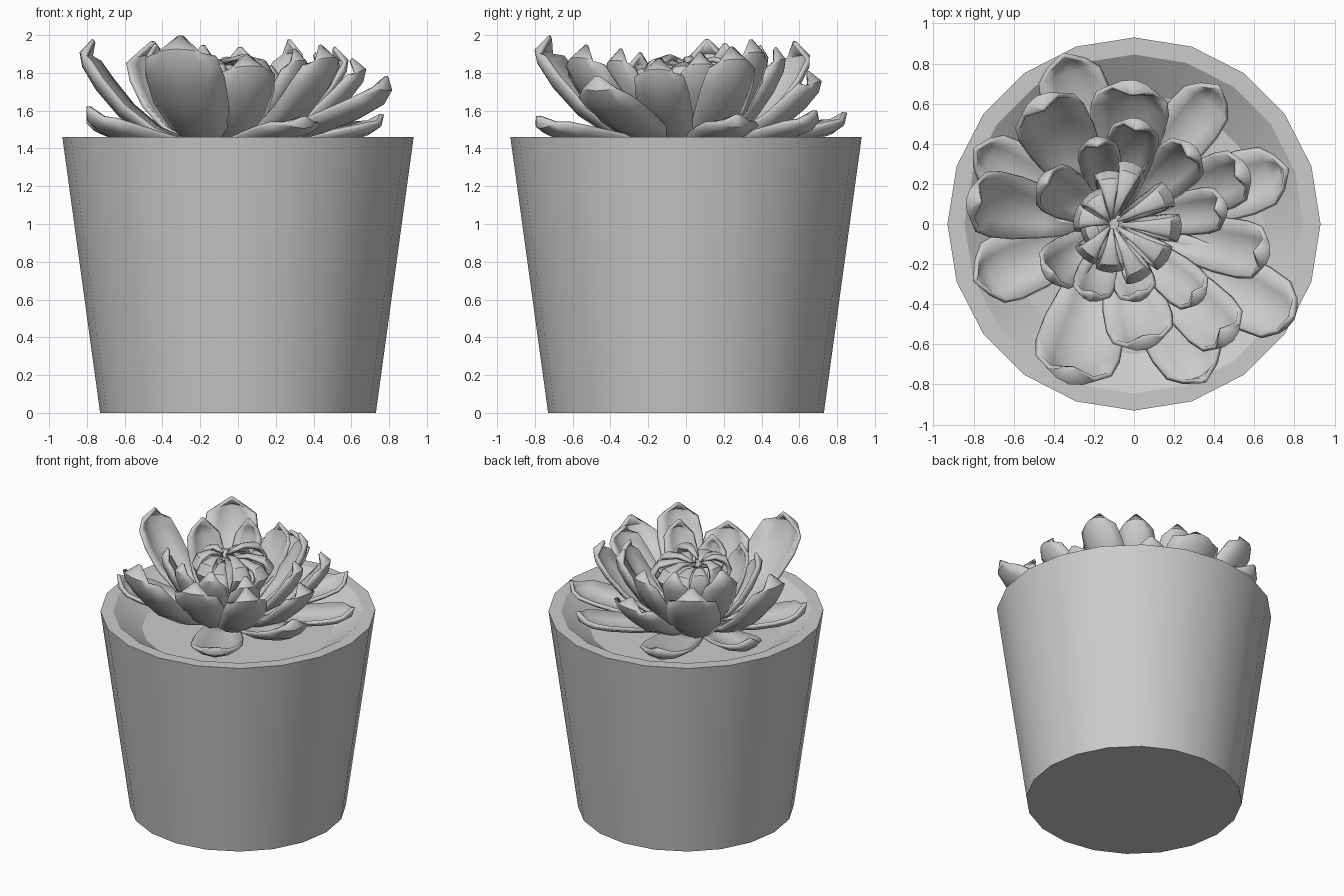
import bpy, bmesh, math, random
from mathutils import Vector

if "Cube" in bpy.data.objects:
    bpy.data.objects.remove(bpy.data.objects["Cube"])

random.seed(4)
CENTER = Vector((-0.11, 0.0, 0.0))


def finish(name, bm, angle):
    bmesh.ops.recalc_face_normals(bm, faces=bm.faces)
    me = bpy.data.meshes.new(name)
    bm.to_mesh(me)
    bm.free()
    ob = bpy.data.objects.new(name, me)
    bpy.context.collection.objects.link(ob)
    bpy.ops.object.select_all(action='DESELECT')
    ob.select_set(True)
    bpy.context.view_layer.objects.active = ob
    bpy.ops.object.shade_smooth_by_angle(angle=math.radians(angle))
    return ob


def pot():
    # tapered 20-sided pot: base, outer wall, rim, inner slope, soil level
    bm = bmesh.new()
    rings = []
    for r, z in [(0.73, 0), (0.93, 1.46), (0.845, 1.46), (0.65, 1.33)]:
        rings.append([bm.verts.new((r * math.sin(math.tau * k / 20),
                                    r * math.cos(math.tau * k / 20), z)) for k in range(20)])
    for a, b in zip(rings, rings[1:]):
        for k in range(20):
            j = (k + 1) % 20
            bm.faces.new((a[k], a[j], b[j], b[k]))
    bm.faces.new(rings[0])
    bm.faces.new(rings[-1])
    finish("pot", bm, 25)


def petal(bm, angle, path, widths, cup):
    # cupped leaf strip along an (r, z) path in the direction of angle
    out = Vector((math.cos(angle), math.sin(angle), 0))
    side = Vector((-out.y, out.x, 0))
    up = Vector((0, 0, 1))
    rows = []
    for i, ((r, z), w) in enumerate(zip(path, widths)):
        a, b = path[max(i - 1, 0)], path[min(i + 1, len(path) - 1)]
        t = Vector((b[0] - a[0], b[1] - a[1])).normalized()
        n = out * -t.y + up * t.x
        row = []
        for s in (-1, -0.55, 0, 0.55, 1):
            p = CENTER + out * r + up * z + side * (s * w / 2) + n * (cup * w * s * s)
            row.append(bm.verts.new(p))
        rows.append(row)
    for a, b in zip(rows, rows[1:]):
        for k in range(4):
            bm.faces.new((a[k], a[k + 1], b[k + 1], b[k]))


def whorl(name, tips, base, shape, taper, cup):
    bm = bmesh.new()
    for x, y, z, w in tips:
        d = Vector((x, y, 0)) - CENTER
        path = [(fr * d.length, base + fz * (z - base)) for fr, fz in shape]
        petal(bm, math.atan2(d.y, d.x), path, [w * t for t in taper], cup)
    ob = finish(name, bm, 40)
    m = ob.modifiers.new("thickness", 'SOLIDIFY')
    m.thickness = 0.025
    m.offset = 0


pot()

taper = [0.4, 0.75, 0.95, 1.0, 0.9, 0.55, 0.04]

# low leaves lying over the soil with upturned tips: tip x, y, z and width
whorl("lower_leaves", [
    (0.76, 0.27, 1.58, 0.32), (0.35, -0.78, 1.57, 0.34), (-0.79, -0.28, 1.62, 0.34),
    (-0.79, 0.37, 1.60, 0.28), (-0.35, 0.84, 1.59, 0.34), (0.42, 0.68, 1.60, 0.29)],
    1.38, [(0.1, 0), (0.35, 0.06), (0.58, 0.18), (0.78, 0.34), (0.91, 0.5), (0.98, 0.7), (1, 1)],
    taper, 0.2)

# one longer leaf reaching out over the front right rim
whorl("reaching_leaf", [(0.79, -0.47, 1.78, 0.34)],
      1.38, [(0.1, 0), (0.4, 0.15), (0.62, 0.28), (0.81, 0.45), (0.94, 0.62), (1, 0.82), (0.99, 1)],
      taper, 0.2)

# large upright leaves
rise = [(0.15, 0), (0.48, 0.13), (0.72, 0.33), (0.89, 0.57), (0.99, 0.77), (1.01, 0.89), (0.92, 1)]
whorl("outer_leaves", [
    (-0.32, -0.78, 1.99, 0.42), (0.06, -0.61, 1.89, 0.33), (-0.82, 0.12, 1.97, 0.32),
    (-0.48, 0.62, 1.96, 0.36), (0.0, 0.70, 1.80, 0.38), (0.56, 0.26, 1.93, 0.28),
    (0.66, -0.15, 1.87, 0.28), (0.48, -0.57, 1.94, 0.30)],
    1.38, rise, taper, 0.22)

# middle ring of shorter leaves
whorl("middle_leaves", [
    (0.02, 0.51, 1.93, 0.25), (0.30, 0.37, 1.97, 0.25), (0.45, 0.08, 1.90, 0.22),
    (0.33, -0.37, 1.92, 0.22), (0.03, -0.37, 1.88, 0.20), (-0.22, -0.37, 1.88, 0.20),
    (-0.43, -0.26, 1.90, 0.24), (-0.46, 0.22, 1.95, 0.25), (-0.19, 0.42, 1.94, 0.20)],
    1.40, rise, taper, 0.22)

# heart of the rosette: leaves curling back to the middle
heart = []
for k in range(11):
    a = math.tau * k / 11 + random.uniform(-0.12, 0.12)
    r = 0.26 + 0.10 * math.cos(a) + random.uniform(-0.03, 0.03)
    heart.append((CENTER.x + r * math.cos(a), r * math.sin(a), random.uniform(1.82, 1.89), 0.13))
whorl("heart_leaves", heart, 1.42,
      [(0.2, 0), (0.55, 0.3), (0.85, 0.6), (1, 0.8), (0.86, 0.95), (0.5, 1.0), (0.1, 0.94)],
      [0.4, 0.75, 1.0, 1.0, 0.75, 0.35, 0.04], 0.12)
